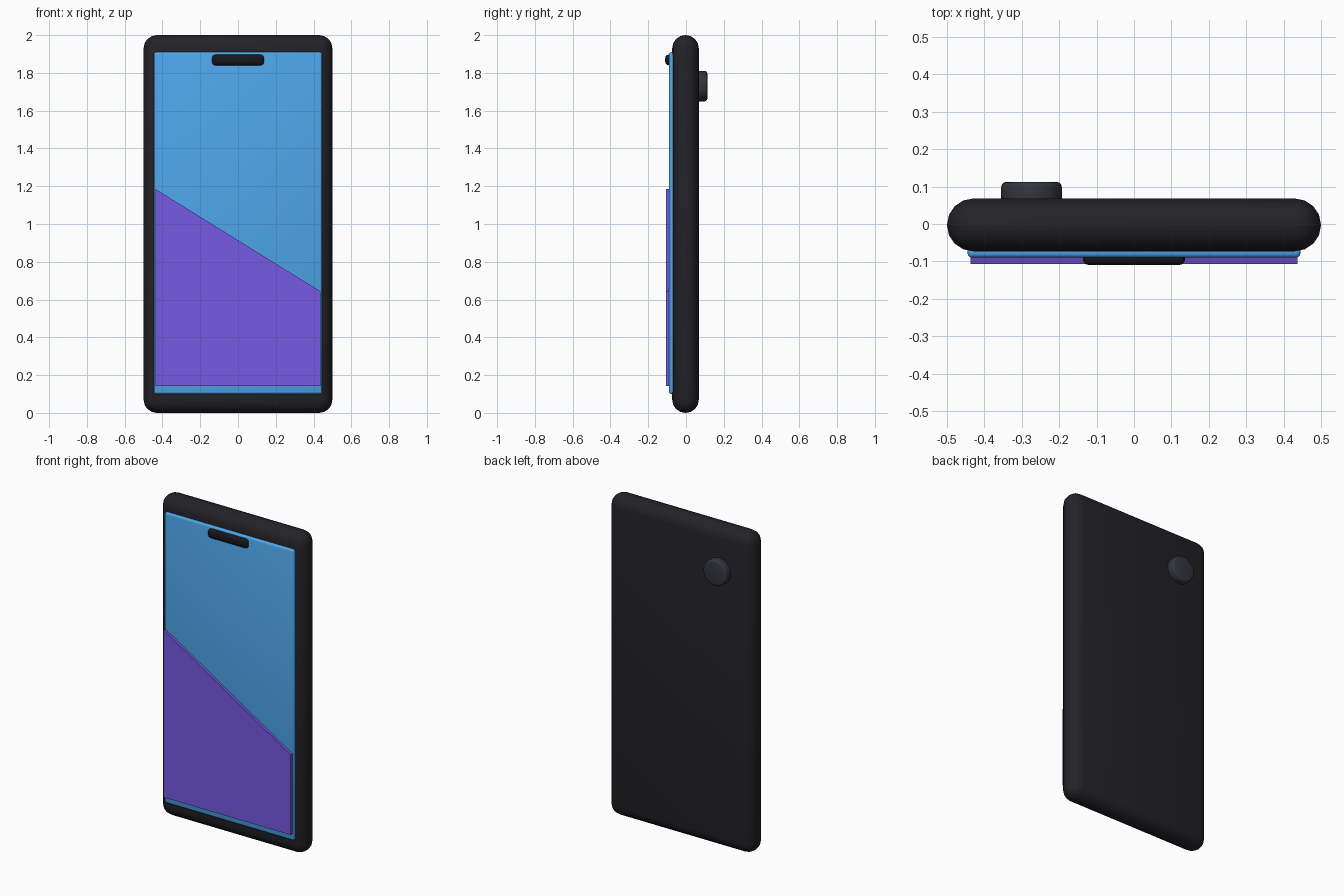
import bpy, bmesh, math

if "Cube" in bpy.data.objects:
    bpy.data.objects.remove(bpy.data.objects["Cube"])


def material(name, rgb):
    m = bpy.data.materials.new(name)
    m.diffuse_color = (*rgb, 1)
    m.use_nodes = True
    m.node_tree.nodes["Principled BSDF"].inputs["Base Color"].default_value = m.diffuse_color
    return m


DARK = material("dark_shell", (0.016, 0.016, 0.021))
BLACK = material("black", (0.009, 0.009, 0.011))
BLUE = material("screen_blue", (0.075, 0.38, 0.82))
PURPLE = material("panel_purple", (0.18, 0.10, 0.76))
LENS = material("lens_grey", (0.035, 0.035, 0.05))


def finish(obj, name, mat, bevel=0, segments=3):
    obj.name = name
    obj.data.materials.append(mat)
    bpy.ops.object.select_all(action='DESELECT')
    bpy.context.view_layer.objects.active = obj
    obj.select_set(True)
    if bevel:
        mod = obj.modifiers.new("bevel", 'BEVEL')
        mod.width = bevel
        mod.segments = segments
        mod.limit_method = 'ANGLE'
        bpy.ops.object.modifier_apply(modifier=mod.name)
    bpy.ops.object.shade_smooth_by_angle(angle=math.radians(35))
    return obj


def box(name, x, y, z, mat, bevel, segments=3):
    """Box spanning the given (low, high) ranges."""
    spans = (x, y, z)
    bpy.ops.mesh.primitive_cube_add(size=1, location=[(a + b) / 2 for a, b in spans])
    obj = bpy.context.object
    obj.scale = [b - a for a, b in spans]
    bpy.ops.object.transform_apply(location=False, rotation=False, scale=True)
    return finish(obj, name, mat, bevel, segments)


# Rounded body, screen and speaker slot
box("body", (-0.5, 0.5), (-0.073, 0.068), (0, 2), DARK, 0.07, 4)
box("screen", (-0.445, 0.445), (-0.09, -0.06), (0.10, 1.91), BLUE, 0.012, 3)
box("speaker_slot", (-0.137, 0.137), (-0.11, -0.07), (1.84, 1.897), BLACK, 0.018, 3)

# Slanted wallpaper panel, extruded from its front outline
bm = bmesh.new()
outline = [(-0.437, 0.143), (0.437, 0.143), (0.437, 0.643), (-0.437, 1.185)]
face = bm.faces.new([bm.verts.new((x, -0.107, z)) for x, z in outline])
ext = bmesh.ops.extrude_face_region(bm, geom=[face])
for v in ext["geom"]:
    if isinstance(v, bmesh.types.BMVert):
        v.co.y = -0.088
bmesh.ops.recalc_face_normals(bm, faces=bm.faces)
mesh = bpy.data.meshes.new("wallpaper_panel")
bm.to_mesh(mesh)
bm.free()
panel = bpy.data.objects.new("wallpaper_panel", mesh)
bpy.context.collection.objects.link(panel)
finish(panel, "wallpaper_panel", PURPLE)

# Round rear camera
bpy.ops.mesh.primitive_cylinder_add(vertices=32, radius=0.081, depth=0.065,
                                    location=(-0.274, 0.08, 1.73),
                                    rotation=(math.pi / 2, 0, 0))
finish(bpy.context.object, "rear_camera", LENS, 0.014, 3)
